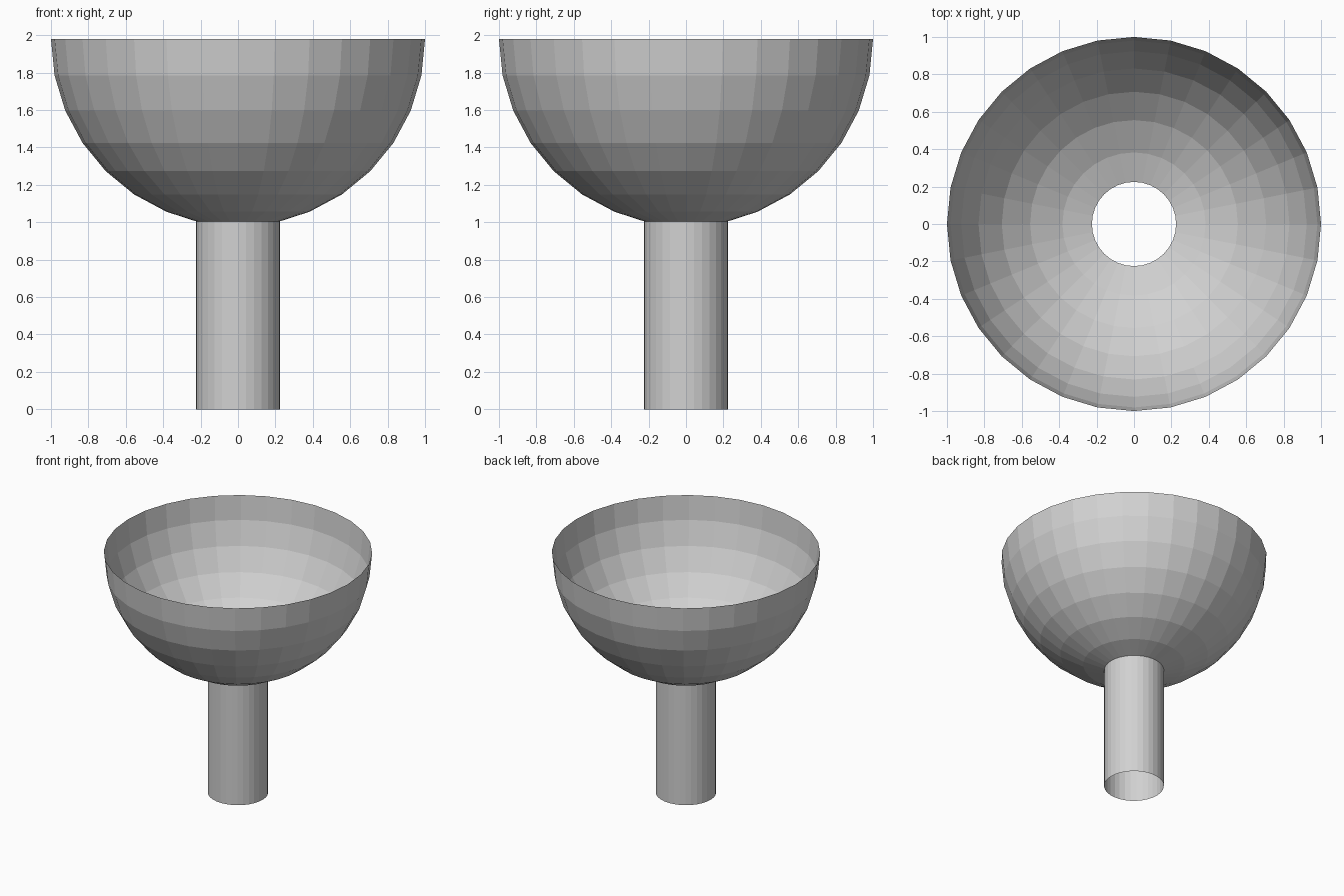
import bpy
import bmesh
from math import sin, cos, pi

cube = bpy.data.objects.get("Cube")
if cube:
    bpy.data.objects.remove(cube, do_unlink=True)

SIDES = 32
STEM_R = 0.225
RIM_Z = 1.98

grey = bpy.data.materials.new("light_grey")
grey.use_nodes = True
colour = (0.64, 0.64, 0.64, 1)
grey.diffuse_color = colour
grey.node_tree.nodes["Principled BSDF"].inputs["Base Color"].default_value = colour


def lathe(name, profile):
    """Spin (radius, z) points, listed bottom to top, into an open shell."""
    bm = bmesh.new()
    rings = [[bm.verts.new((r * cos(2 * pi * i / SIDES), r * sin(2 * pi * i / SIDES), z))
              for i in range(SIDES)] for r, z in profile]
    for low, high in zip(rings, rings[1:]):
        for i in range(SIDES):
            j = (i + 1) % SIDES
            bm.faces.new((low[i], low[j], high[j], high[i]))
    mesh = bpy.data.meshes.new(name)
    bm.to_mesh(mesh)
    bm.free()
    mesh.materials.append(grey)
    obj = bpy.data.objects.new(name, mesh)
    bpy.context.collection.objects.link(obj)
    return obj


# Half-sphere bowl, open at the rim and where the stem joins
arc = [(cos(k * pi / 16), RIM_Z - sin(k * pi / 16)) for k in range(6, -1, -1)]
JOIN_Z = 1.005
lathe("bowl", [(STEM_R, JOIN_Z)] + arc)

# Straight open stem
lathe("stem", [(STEM_R, 0), (STEM_R, JOIN_Z)])
